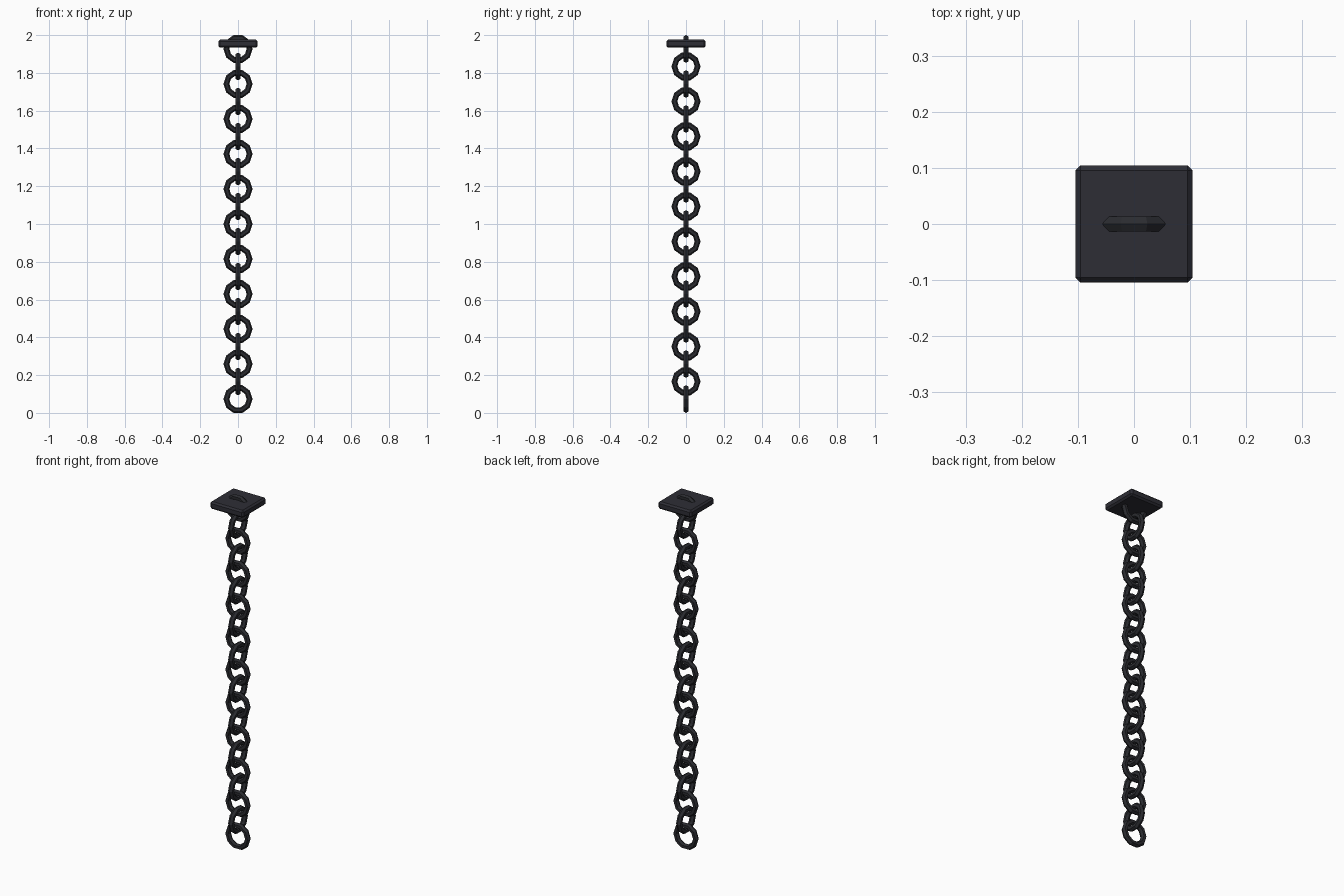
import bpy
import math

cube = bpy.data.objects.get("Cube")
if cube:
    bpy.data.objects.remove(cube, do_unlink=True)

LINKS = 21
OUTER = 0.077                                   # outer corner radius of a link
WIRE = 0.0156                                   # wire radius
LOW = OUTER * math.cos(math.pi / 10)            # flat-to-centre height
STEP = (2 - 2 * LOW) / (LINKS - 1)


def make_material(name, colour):
    mat = bpy.data.materials.new(name)
    mat.use_nodes = True
    mat.diffuse_color = colour
    mat.node_tree.nodes["Principled BSDF"].inputs["Base Color"].default_value = colour
    return mat


plate_iron = make_material("plate iron", (0.027, 0.027, 0.036, 1))
chain_iron = make_material("chain iron", (0.023, 0.024, 0.029, 1))

# Mounting plate with chamfered edges
bpy.ops.mesh.primitive_cube_add(size=1, location=(0, 0, 1.955))
plate = bpy.context.object
plate.name = "mounting_plate"
plate.scale = (0.209, 0.209, 0.042)
bpy.ops.object.transform_apply(location=False, rotation=False, scale=True)
bevel = plate.modifiers.new("chamfer", 'BEVEL')
bevel.width = 0.009
bevel.segments = 1
plate.data.materials.append(plate_iron)

# Ten-sided links, each turned a quarter from the one below
bpy.ops.mesh.primitive_torus_add(
    major_segments=10, minor_segments=6,
    major_radius=OUTER - WIRE, minor_radius=WIRE)
first = bpy.context.object
first.data.materials.append(chain_iron)
for i in range(LINKS):
    link = first if i == 0 else first.copy()
    if i:
        bpy.context.collection.objects.link(link)
    link.name = f"chain_link_{i + 1}"
    link.location = (0, 0, LOW + i * STEP)
    link.rotation_euler = (math.pi / 2, 0, (i % 2) * math.pi / 2)
